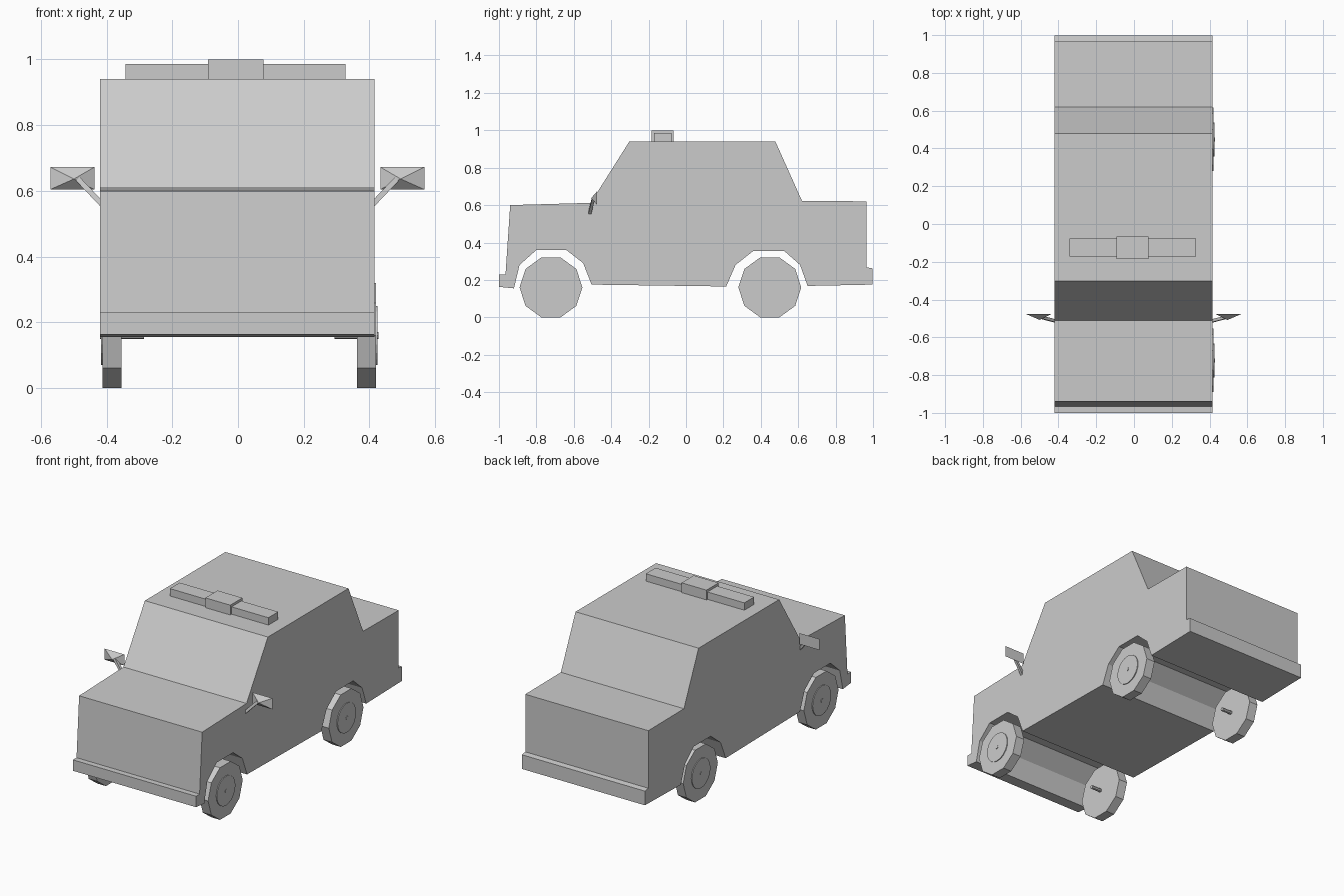
import bpy, bmesh, math
from mathutils import Vector

if "Cube" in bpy.data.objects:
    bpy.data.objects.remove(bpy.data.objects["Cube"])


def make(name, verts, faces):
    """Object from points and faces, with outward normals."""
    bm = bmesh.new()
    vs = [bm.verts.new(v) for v in verts]
    for f in faces:
        bm.faces.new([vs[i] for i in f])
    bmesh.ops.recalc_face_normals(bm, faces=bm.faces[:])
    me = bpy.data.meshes.new(name)
    bm.to_mesh(me)
    bm.free()
    ob = bpy.data.objects.new(name, me)
    bpy.context.collection.objects.link(ob)
    return ob


def extrude_x(name, profile, x0, x1):
    """Solid from a (y, z) outline swept along x."""
    n = len(profile)
    verts = [(x, y, z) for x in (x0, x1) for y, z in profile]
    faces = [list(range(n)), list(range(n, 2 * n))]
    faces += [(i, (i + 1) % n, n + (i + 1) % n, n + i) for i in range(n)]
    return make(name, verts, faces)


def ring(y, z, r, n):
    return [(y + r * math.cos(2 * math.pi * i / n),
             z + r * math.sin(2 * math.pi * i / n)) for i in range(n)]


def box(name, x0, x1, y0, y1, z0, z1):
    return extrude_x(name, [(y0, z0), (y1, z0), (y1, z1), (y0, z1)], x0, x1)


# Body shell: side outline with bumpers and full-width wheel arches
body = [(-1, .23), (-1, .163), (-.92, .155),
        (-.89, .28), (-.80, .36), (-.64, .36), (-.55, .29), (-.505, .175),
        (.215, .165), (.265, .28), (.36, .355), (.525, .355), (.61, .28), (.65, .168),
        (.998, .175), (.998, .262), (.965, .267), (.965, .62), (.62, .623),
        (.478, .94), (-.303, .94), (-.51, .612), (-.94, .60), (-.965, .23)]
extrude_x("body", body, -.42, .415)

# Roof light bar
box("roof_bar", -.342, .327, -.172, -.077, .935, .985)
box("roof_bar_centre", -.092, .077, -.185, -.067, .935, 1.0)

# Wheels with shallow hub discs and inner axle stubs
for end, y in (("front", -.722), ("rear", .448)):
    for side, s in (("left", 1), ("right", -1)):
        def x(d):
            return .004 + s * d
        tag = f"{end}_{side}"
        extrude_x("wheel_" + tag, ring(y, .16, .168, 10), x(.358), x(.416))
        extrude_x("hub_" + tag, ring(y, .16, .09, 20), x(.41), x(.421))
        extrude_x("axle_" + tag, ring(y, .16, .011, 8), x(.29), x(.424))

# Door mirrors: forward-pointing pyramid housing on a thin slanted arm
for side, s in (("left", 1), ("right", -1)):
    def p(px, py, pz):
        return (s * px - .002, py, pz)
    make("mirror_" + side,
         [p(.435, -.477, .604), p(.569, -.477, .604), p(.569, -.477, .672),
          p(.435, -.477, .672), p(.497, -.508, .636)],
         [(0, 1, 2, 3), (0, 1, 4), (1, 2, 4), (2, 3, 4), (3, 0, 4)])
    a, b = Vector(p(.408, -.515, .555)), Vector(p(.485, -.495, .636))
    u = Vector((0, .008, 0))
    v = (b - a).cross(u).normalized() * .008
    verts = [c + d for c in (a, b) for d in (u + v, u - v, -u - v, v - u)]
    make("mirror_arm_" + side, verts,
         [(0, 1, 2, 3), (4, 5, 6, 7)] +
         [(i, (i + 1) % 4, 4 + (i + 1) % 4, 4 + i) for i in range(4)])
